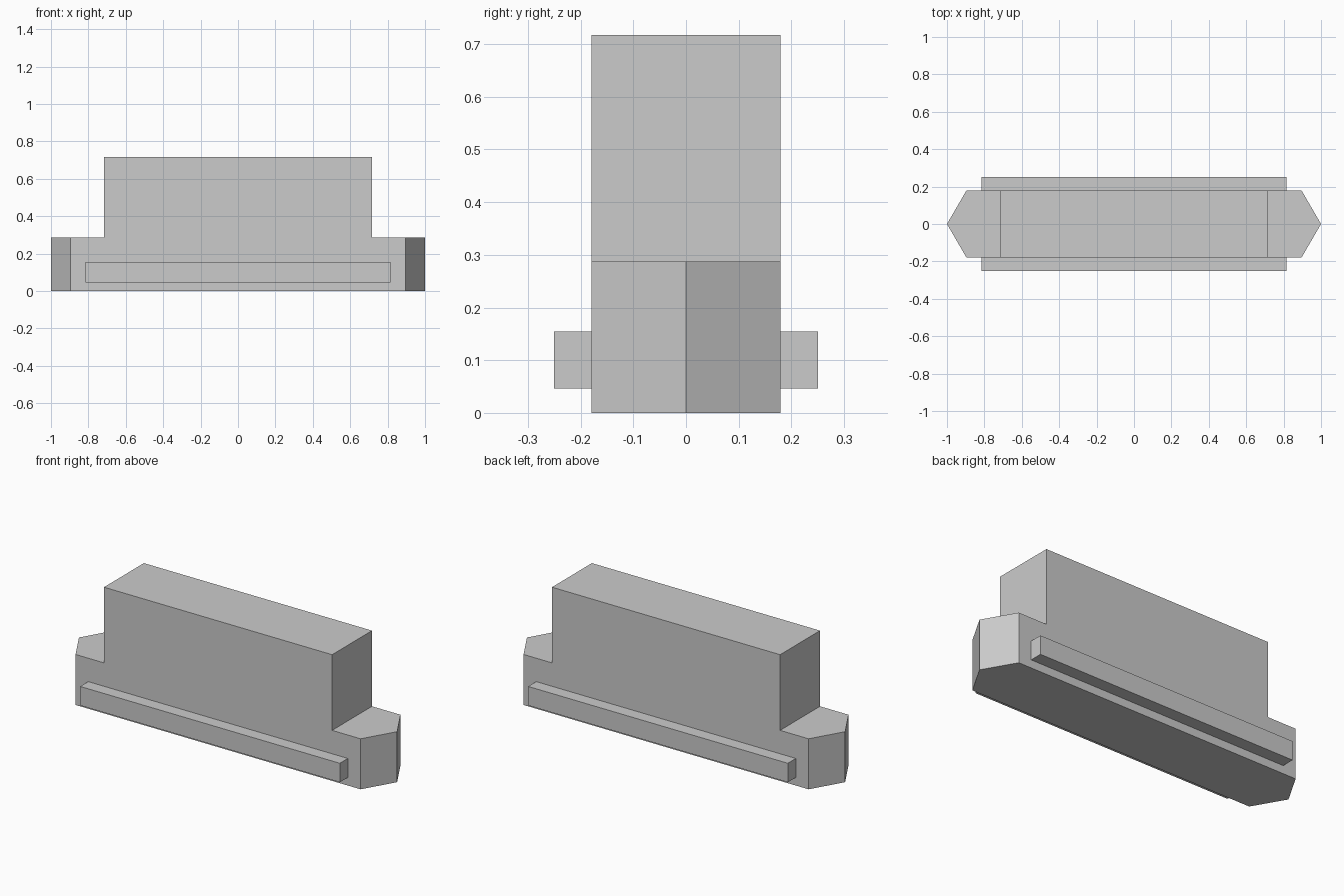
import bpy
import bmesh

if "Cube" in bpy.data.objects:
    bpy.data.objects.remove(bpy.data.objects["Cube"])

TIP, SHOULDER, CABIN = 1.0, 0.896, 0.717      # half lengths
HALF_W, DECK, ROOF = 0.179, 0.287, 0.717
RAIL_X, RAIL_Y, RAIL_LOW, RAIL_HIGH = 0.816, 0.251, 0.046, 0.154

grey = bpy.data.materials.new("plain_grey")
grey.use_nodes = True
colour = (0.6, 0.6, 0.6, 1)
grey.diffuse_color = colour
grey.node_tree.nodes["Principled BSDF"].inputs["Base Color"].default_value = colour


def add_object(name, bm):
    bmesh.ops.recalc_face_normals(bm, faces=bm.faces)
    mesh = bpy.data.meshes.new(name)
    bm.to_mesh(mesh)
    bm.free()
    mesh.materials.append(grey)
    obj = bpy.data.objects.new(name, mesh)
    bpy.context.collection.objects.link(obj)
    return obj


def prism(bm, outline, low, high):
    """Closed upright prism; returns its top face."""
    bottom = [bm.verts.new((x, y, low)) for x, y in outline]
    top = [bm.verts.new((x, y, high)) for x, y in outline]
    bm.faces.new(bottom[::-1])
    for i in range(len(outline)):
        j = (i + 1) % len(outline)
        bm.faces.new((bottom[i], bottom[j], top[j], top[i]))
    return bm.faces.new(top)


# Pointed hull with the tall cabin raised from its deck
bm = bmesh.new()
half = [(CABIN, -HALF_W), (SHOULDER, -HALF_W), (TIP, 0),
        (SHOULDER, HALF_W), (CABIN, HALF_W)]
deck = prism(bm, half + [(-x, -y) for x, y in half], 0, DECK)
corners = [v for v in deck.verts if abs(abs(v.co.x) - CABIN) < 0.001]
for side in (-1, 1):
    pair = [v for v in corners if v.co.x * side > 0]
    bmesh.ops.connect_verts(bm, verts=pair)
bm.faces.ensure_lookup_table()
middle = [f for f in bm.faces if abs(f.calc_center_median().x) < 0.01
          and all(v.co.z > DECK - 0.001 for v in f.verts)]
raised = bmesh.ops.extrude_face_region(bm, geom=middle)["geom"]
bmesh.ops.delete(bm, geom=middle, context="FACES_ONLY")
for v in raised:
    if isinstance(v, bmesh.types.BMVert):
        v.co.z = ROOF
# Merge the flush walls of hull and cabin
bmesh.ops.dissolve_limit(bm, angle_limit=0.01, verts=bm.verts, edges=bm.edges)
add_object("hull_and_cabin", bm)

# Long rails on both sides
for name, side in (("front_rail", -1), ("back_rail", 1)):
    bm = bmesh.new()
    y0, y1 = sorted((side * HALF_W, side * RAIL_Y))
    prism(bm, [(-RAIL_X, y0), (RAIL_X, y0), (RAIL_X, y1), (-RAIL_X, y1)],
          RAIL_LOW, RAIL_HIGH)
    add_object(name, bm)
